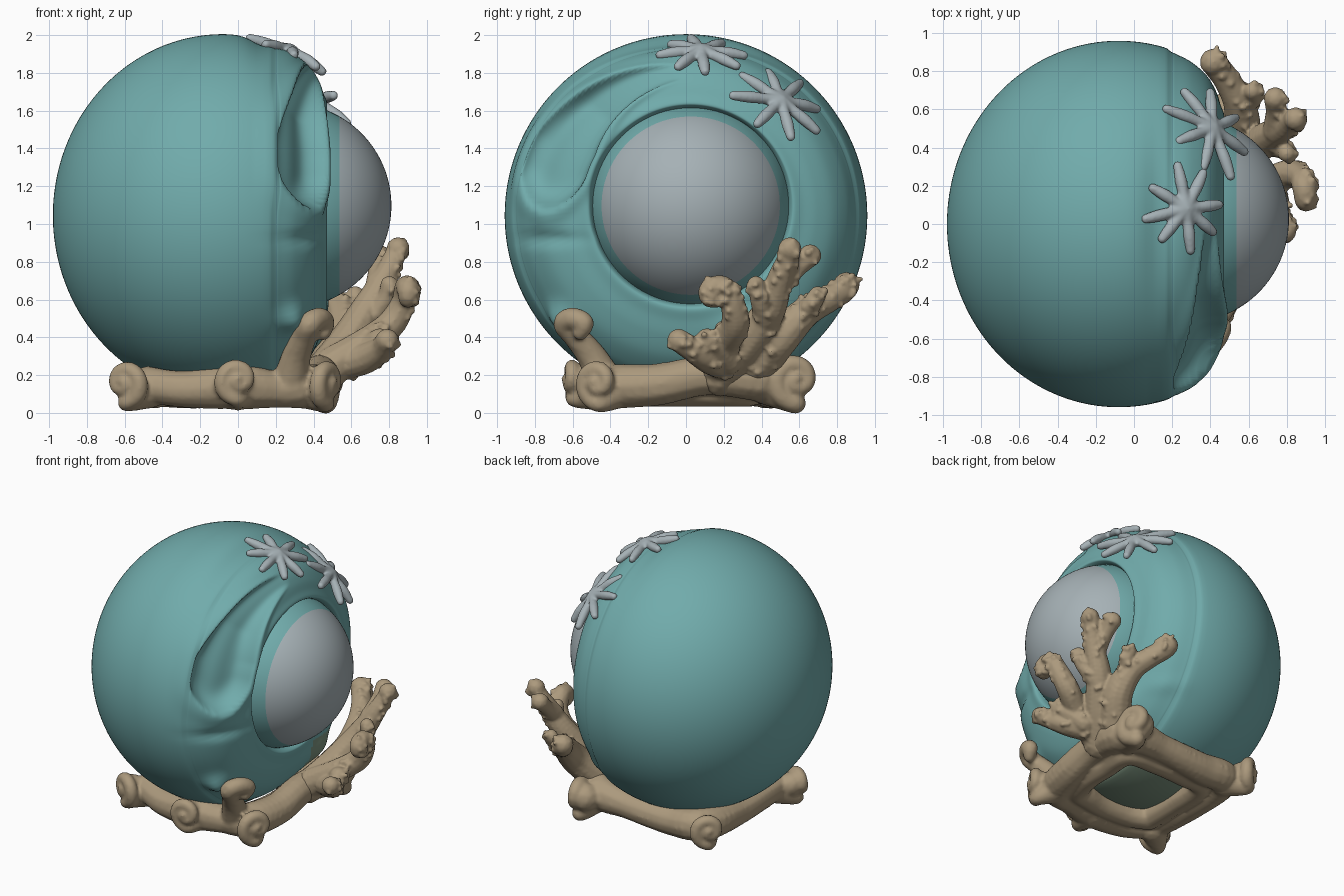
import bpy, bmesh, math, random
from mathutils import Vector, Matrix
from mathutils.bvhtree import BVHTree

if "Cube" in bpy.data.objects:
    bpy.data.objects.remove(bpy.data.objects["Cube"])

random.seed(4)


def mat(name, c):
    m = bpy.data.materials.new(name)
    m.diffuse_color = (*c, 1)
    m.use_nodes = True
    m.node_tree.nodes["Principled BSDF"].inputs["Base Color"].default_value = m.diffuse_color
    return m


TEAL = mat("teal", (0.165, 0.41, 0.41))
GREY = mat("pale_grey", (0.38, 0.44, 0.465))
TAN = mat("coral_tan", (0.41, 0.32, 0.205))
MOSS = mat("moss_green", (0.20, 0.29, 0.21))


def finish(name, bm, mats):
    me = bpy.data.meshes.new(name)
    bmesh.ops.recalc_face_normals(bm, faces=bm.faces[:])
    for f in bm.faces:
        f.smooth = True
    bm.to_mesh(me)
    bm.free()
    for m in mats:
        me.materials.append(m)
    ob = bpy.data.objects.new(name, me)
    bpy.context.collection.objects.link(ob)
    return ob


def spline(pts, n=10):
    """Catmull-Rom samples through points of any dimension."""
    out = []
    P = [pts[0]] + list(pts) + [pts[-1]]
    for i in range(1, len(P) - 2):
        for k in range(n):
            t = k / n
            out.append(tuple(0.5 * (2 * b + (c - a) * t + (2 * a - 5 * b + 4 * c - d) * t * t
                                    + (3 * b - a - 3 * c + d) * t ** 3)
                             for a, b, c, d in zip(P[i - 1], P[i], P[i + 1], P[i + 2])))
    out.append(tuple(pts[-1]))
    return out


# ---- body: profile turned about the x axis, with a scooped pocket and creases
prof = []
for i in range(56):
    x = -0.98 + (0.16 + 0.98) * (1 - math.cos(math.pi / 2 * i / 55))
    prof.append((x, 0.96 * math.sqrt(max(0, 1 - ((x + 0.08) / 0.9) ** 2))))
prof += spline([(0.175, 0.918), (0.20, 0.899), (0.22, 0.89), (0.30, 0.845), (0.38, 0.77),
                (0.43, 0.68), (0.455, 0.60), (0.472, 0.55), (0.46, 0.53), (0.42, 0.515),
                (0.36, 0.49)], 8)


def gauss(p, c, s):
    return math.exp(-sum(((a - b) / w) ** 2 for a, b, w in zip(p, c, s)))


def shape(x, r, a):
    d = 0.0
    if x > 0.1:
        t = (math.degrees(a) - 92) / 87
        if 0 < t < 1.4:
            w = 0.165 * min(1, 0.25 + 1.1 * t)
            q = math.hypot((r - 0.735) / w, max(0, t - 0.8) / 0.2)
            fade = min(1, 2.2 * t)
            if q < 1:
                d -= 0.12 * fade * (1 - q ** 4)
            d += 0.018 * fade * math.exp(-((q - 1.12) / 0.22) ** 2)
    k = min(1, max(0, (0.9 - r) / 0.37)) if x > 0.1 else 0
    rr = r + d * 0.35
    p = Vector((x + d, rr * math.cos(a) + 0.025 * k, 1.045 + rr * math.sin(a) + 0.05 * k))
    n = Vector((0.5, math.cos(a), math.sin(a))).normalized()
    if x > -0.1:
        p.z -= 0.035 * gauss(p, (0.13, 0.0, 1.97), (0.08, 0.5, 0.3))        # dip at the crown
    if x > 0.05:
        p += n * 0.06 * gauss(p, (0.30, -0.66, 0.50), (0.09, 0.09, 0.07))   # small knob
        p -= n * 0.03 * gauss(p, (0.36, -0.72, 0.92), (0.2, 0.17, 0.035))   # crease
        p += n * 0.015 * gauss(p, (0.3, 0.75, 0.5), (0.12, 0.2, 0.05))
        p.x += 0.06 * gauss(p, (0.45, 0.33, 0.43), (0.2, 0.14, 0.12))       # swelling behind coral
    return p


bm = bmesh.new()
N = 180
pole = bm.verts.new((-0.98, 0, 1.045))
rings = []
for x, r in prof[1:]:
    rings.append([bm.verts.new(shape(x, r, (2 * math.pi * j / N + math.pi / 2) % (2 * math.pi)))
                  for j in range(N)])
for j in range(N):
    bm.faces.new((pole, rings[0][j], rings[0][j - 1]))
    for A, B in zip(rings, rings[1:]):
        bm.faces.new((A[j - 1], A[j], B[j], B[j - 1]))
for f in bm.faces:
    c = f.calc_center_median()
    under = c.z < 0.2
    behind_coral = c.x > 0.40 and 0.2 < c.y < 0.46 and c.z < 0.54
    f.material_index = 1 if under or behind_coral else 0
body = finish("round_body", bm, [TEAL, MOSS])
body_tree = BVHTree.FromPolygons([v.co for v in body.data.vertices],
                                 [p.vertices[:] for p in body.data.polygons])

# ---- domed eye, teal rim behind x = 0.54
bm = bmesh.new()
bmesh.ops.create_uvsphere(bm, u_segments=96, v_segments=64, radius=0.544,
                          matrix=Matrix.Translation((0.268, 0.025, 1.097)) @ Matrix.Rotation(math.pi / 2, 4, 'Y'))
for px, keep in ((0.36, False), (0.538, True)):
    bmesh.ops.bisect_plane(bm, geom=bm.verts[:] + bm.edges[:] + bm.faces[:], plane_co=(px, 0, 0),
                           plane_no=(-1, 0, 0), clear_outer=not keep)
for f in bm.faces:
    f.material_index = 1 if f.calc_center_median().x < 0.538 else 0
finish("domed_eye", bm, [GREY, TEAL])


# ---- organic parts: chains of balls fused by a voxel remesh
def ball(bm, p, r, sub=2):
    bmesh.ops.create_icosphere(bm, subdivisions=sub, radius=r, matrix=Matrix.Translation(p))


def tube(bm, pts, fat=1.0):
    """pts: (x, y, z, radius)"""
    last, path = None, spline(pts, 24)
    for s in path:
        p = Vector(s[:3])
        if last is None or (p - last).length > s[3] * 0.3:
            ball(bm, p, s[3] * fat)
            last = p
    return path


def curl(bm, c, normal, R, root, flip=1):
    """Spiral in the upright plane facing normal, joined to a root point."""
    c, n = Vector(c), Vector(normal).normalized()
    u = n.cross(Vector((0, 0, 1))).normalized() * flip
    pts = [(*root, 0.11)]
    for i in range(15):
        t = i / 14
        a = -math.pi / 2 + t * 2.9 * math.pi
        rad = R * (0.70 * (1 - t) + 0.04)
        p = c + u * math.cos(a) * rad + Vector((0, 0, math.sin(a) * rad)) + n * (0.05 * t - 0.01)
        pts.append((*p, R * (0.36 - 0.17 * t)))
    tube(bm, pts)
    ball(bm, c - n * 0.045, R * 0.62)


def fuse(ob, voxel, smooth):
    m = ob.modifiers.new("fuse", 'REMESH')
    m.mode = 'VOXEL'
    m.voxel_size = voxel
    m.use_smooth_shade = True
    s = ob.modifiers.new("soften", 'SMOOTH')
    s.factor, s.iterations = 0.5, smooth


# coral base: a wide lumpy ring with curled feet
bm = bmesh.new()
ring = [(-0.48, -0.36, 0.15, 0.10), (-0.28, -0.44, 0.125, 0.10), (0, -0.46, 0.14, 0.125),
        (0.20, -0.43, 0.125, 0.10), (0.35, -0.38, 0.14, 0.12), (0.42, -0.15, 0.15, 0.115),
        (0.43, 0.12, 0.20, 0.11), (0.42, 0.42, 0.18, 0.13), (0.15, 0.46, 0.15, 0.10),
        (-0.2, 0.45, 0.13, 0.11), (-0.44, 0.41, 0.145, 0.115), (-0.48, 0.05, 0.13, 0.10)]
tube(bm, ring + ring[:1])
inner = [(x * 0.74, y * 0.74, 0.115, 0.085) for x, y, z, r in ring]
tube(bm, inner + inner[:1])
curl(bm, (-0.595, -0.46, 0.16), (-0.5, -0.8, 0), 0.14, (-0.47, -0.36, 0.13), -1)
curl(bm, (0.0, -0.595, 0.175), (0.1, -1, 0), 0.135, (0.0, -0.46, 0.12))
curl(bm, (0.47, -0.46, 0.16), (0.9, -0.5, 0), 0.145, (0.36, -0.36, 0.13))
curl(bm, (0.47, 0.58, 0.175), (1, 0.25, 0), 0.165, (0.40, 0.42, 0.15))
curl(bm, (-0.56, 0.53, 0.18), (-0.7, 0.7, 0), 0.14, (-0.44, 0.42, 0.13))
tube(bm, [(0.28, -0.43, 0.17, 0.10), (0.31, -0.50, 0.30, 0.08), (0.35, -0.58, 0.40, 0.068),
          (0.38, -0.64, 0.47, 0.065), (0.43, -0.60, 0.50, 0.06), (0.46, -0.54, 0.475, 0.055),
          (0.45, -0.56, 0.42, 0.04)])
fuse(finish("coral_base", bm, [TAN]), 0.014, 3)

# upright coral branches with nodules
bm = bmesh.new()
branches = [
    [(0.45, 0.18, 0.20, 0.11), (0.57, 0.32, 0.36, 0.10), (0.68, 0.44, 0.54, 0.085),
     (0.78, 0.50, 0.72, 0.065), (0.83, 0.545, 0.83, 0.055), (0.85, 0.55, 0.875, 0.062)],
    [(0.74, 0.49, 0.68, 0.065), (0.74, 0.59, 0.77, 0.05), (0.74, 0.665, 0.84, 0.06)],
    [(0.50, 0.18, 0.25, 0.10), (0.66, 0.20, 0.36, 0.08), (0.80, 0.26, 0.46, 0.075),
     (0.87, 0.25, 0.57, 0.065), (0.89, 0.20, 0.66, 0.062), (0.90, 0.13, 0.655, 0.058),
     (0.90, 0.125, 0.61, 0.05), (0.90, 0.18, 0.60, 0.04)],
    [(0.56, 0.20, 0.26, 0.085), (0.68, 0.12, 0.29, 0.08), (0.76, 0.03, 0.34, 0.065),
     (0.79, -0.04, 0.385, 0.06)],
    [(0.62, 0.22, 0.28, 0.08), (0.72, 0.15, 0.36, 0.07), (0.76, 0.10, 0.39, 0.06)],
    [(0.48, 0.38, 0.26, 0.11), (0.56, 0.50, 0.40, 0.10), (0.55, 0.63, 0.53, 0.08),
     (0.49, 0.75, 0.60, 0.07), (0.43, 0.83, 0.65, 0.068), (0.41, 0.855, 0.69, 0.07)],
    [(0.70, 0.42, 0.50, 0.06), (0.78, 0.39, 0.60, 0.05), (0.80, 0.37, 0.68, 0.045)],
    [(0.54, 0.60, 0.50, 0.05), (0.62, 0.66, 0.57, 0.05), (0.62, 0.70, 0.63, 0.045)],
]
for b in branches:
    path = tube(bm, b, 1.05)
    for s in random.sample(path, len(path) * 2 // 5):
        d = Vector((random.uniform(0.1, 1), random.uniform(-1, 1), random.uniform(-0.6, 0.8))).normalized()
        ball(bm, Vector(s[:3]) + d * s[3] * 1.05, random.uniform(0.016, 0.024), 1)
fuse(finish("coral_branches", bm, [TAN]), 0.0105, 2)


# ---- star flowers lying on the body
def flower(name, c, normal, length, turn, hug):
    bm = bmesh.new()
    n, c = Vector(normal).normalized(), Vector(c)
    u = n.orthogonal().normalized()
    v = n.cross(u)
    for k in range(8):
        a = turn + k * math.pi / 4 + random.uniform(-0.1, 0.1)
        L = length * random.uniform(0.88, 1.08)
        pts = []
        for t, r in ((0, 0.042), (0.3, 0.03), (0.65, 0.033), (1, 0.025)):
            p = c + (u * math.cos(a) + v * math.sin(a)) * L * t
            hit = body_tree.find_nearest(p)[0]
            flat = p - n * 0.10 * t * t * length
            pts.append((*flat.lerp(hit + n * 0.015, hug), r))
        tube(bm, pts)
    fuse(finish(name, bm, [GREY]), 0.009, 3)


flower("top_flower", (0.27, 0.08, 1.912), (0.38, 0.05, 0.92), 0.215, 0.2, 0.35)
flower("side_flower", (0.41, 0.50, 1.65), (0.55, 0.43, 0.70), 0.265, 0.5, 0.25)
